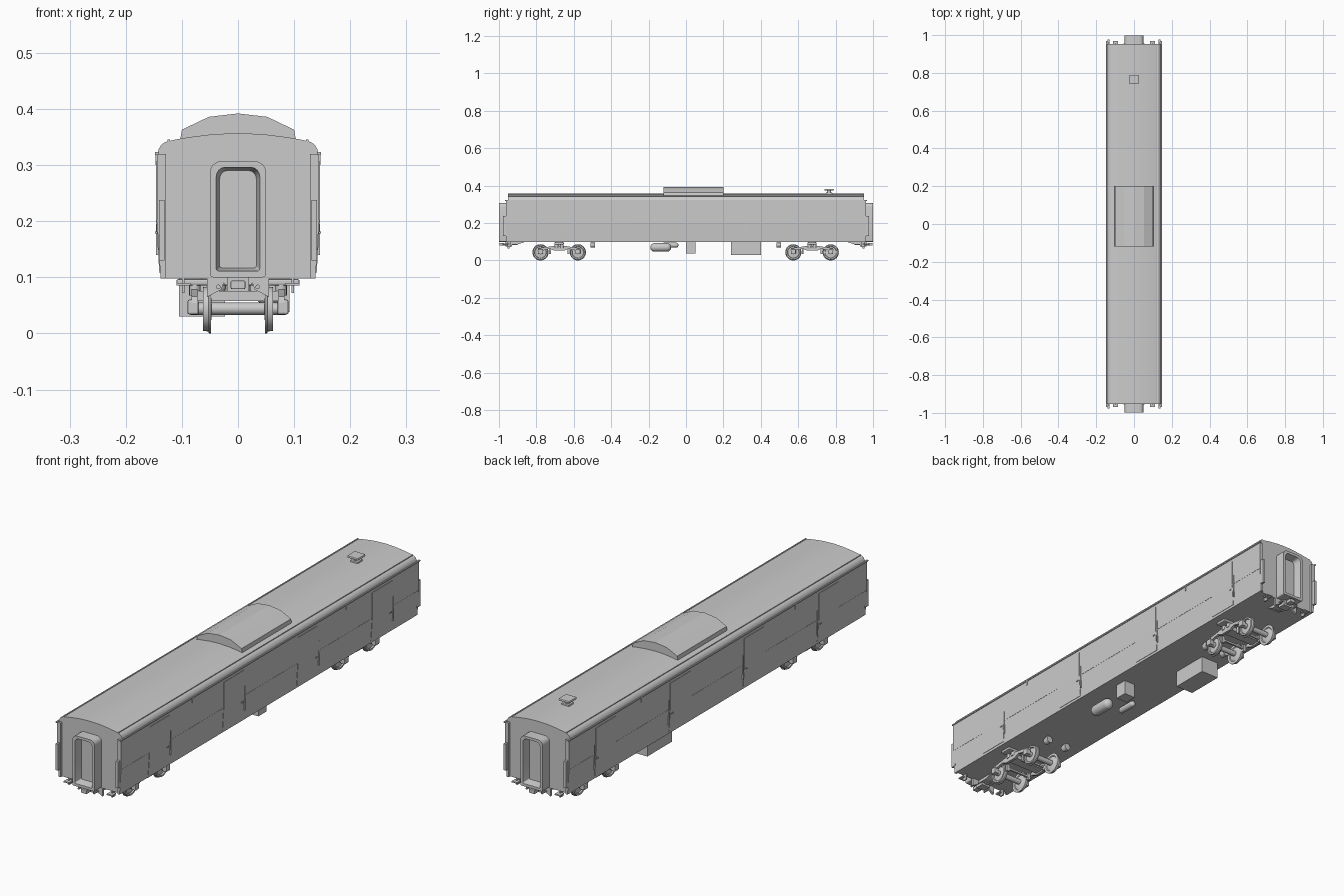
import bpy, bmesh, math
from mathutils import Matrix

if "Cube" in bpy.data.objects:
    bpy.data.objects.remove(bpy.data.objects["Cube"])


def finish(bm, name, smooth=None, bevel=0):
    bmesh.ops.recalc_face_normals(bm, faces=bm.faces)
    me = bpy.data.meshes.new(name)
    bm.to_mesh(me)
    bm.free()
    ob = bpy.data.objects.new(name, me)
    bpy.context.collection.objects.link(ob)
    if bevel:
        m = ob.modifiers.new("bevel", 'BEVEL')
        m.width, m.segments = bevel, 2
    if smooth:
        bpy.context.view_layer.objects.active = ob
        bpy.ops.object.select_all(action='DESELECT')
        ob.select_set(True)
        bpy.ops.object.shade_smooth_by_angle(angle=math.radians(smooth))
    return ob


def prism(name, pts, axis, a, b, smooth=None):
    # extrude a 2D outline along x or y
    bm = bmesh.new()
    vs = [bm.verts.new((u, a, v) if axis == 'y' else (a, u, v)) for u, v in pts]
    f = bm.faces.new(vs)
    r = bmesh.ops.extrude_face_region(bm, geom=[f])
    d = (0, b - a, 0) if axis == 'y' else (b - a, 0, 0)
    bmesh.ops.translate(bm, vec=d, verts=[g for g in r['geom'] if isinstance(g, bmesh.types.BMVert)])
    return finish(bm, name, smooth)


def box(name, x, y, z, bevel=0):
    bm = bmesh.new()
    bmesh.ops.create_cube(bm, size=1)
    for v in bm.verts:
        v.co = [(r[0] + r[1]) / 2 + c * (r[1] - r[0]) for c, r in zip(v.co, (x, y, z))]
    return finish(bm, name, bevel=bevel)


def lathe(name, prof, center, axis='x', n=28):
    # spin (radius, along) points about x, y or z
    bm = bmesh.new()
    vs = [bm.verts.new((r, 0, t)) for r, t in prof]
    es = [bm.edges.new(p) for p in zip(vs, vs[1:])]
    bmesh.ops.spin(bm, geom=vs + es, cent=(0, 0, 0), axis=(0, 0, 1), angle=2 * math.pi, steps=n)
    bmesh.ops.remove_doubles(bm, verts=bm.verts, dist=1e-5)
    rot = {'x': Matrix.Rotation(math.pi / 2, 4, 'Y'), 'y': Matrix.Rotation(-math.pi / 2, 4, 'X'),
           'z': Matrix.Identity(4)}[axis]
    bmesh.ops.transform(bm, matrix=Matrix.Translation(center) @ rot, verts=bm.verts)
    return finish(bm, name, smooth=35)


def cyl(name, c, r, h, axis, n=20):
    return lathe(name, [(0, -h / 2), (r, -h / 2), (r, h / 2), (0, h / 2)], c, axis, n)


def capsule(name, c, r, h, cap, axis='y'):
    top = [(r * math.cos(k * math.pi / 10), h / 2 - cap + cap * math.sin(k * math.pi / 10)) for k in range(5)]
    top.append((0, h / 2))
    return lathe(name, [(a, -t) for a, t in reversed(top)] + top, c, axis, 24)


def mirrored(half):
    return half + [(-x, z) for x, z in reversed(half) if x > 1e-6]


# Body shell with arched roof
roof = [(0.13, 0.341), (0.112, 0.3455), (0.085, 0.35), (0.045, 0.355), (0, 0.357)]
body = [(0.1375, 0.098), (0.144, 0.2), (0.144, 0.318), (0.1415, 0.328), (0.137, 0.336)] + roof
prism("body", mirrored(body), 'y', -0.953, 0.953, 30)

# Raised roof unit
hump = [(0.104, 0.34), (0.1, 0.363), (0.052, 0.386), (0, 0.392)]
prism("roof_unit", mirrored(hump), 'y', -0.12, 0.2)

# Roof vent
cyl("vent_stem", (0, 0.765, 0.364), 0.011, 0.026, 'z')
box("vent_base", (-0.017, 0.017), (0.748, 0.782), (0.352, 0.363), 0.003)
box("vent_cap", (-0.025, 0.025), (0.74, 0.79), (0.373, 0.383), 0.004)

for s in (-1, 1):
    # Side panels that run past the end walls
    side = [(0.1285, 0.098), (0.138, 0.098), (0.1445, 0.2), (0.1445, 0.32), (0.1285, 0.32)]
    prism("side_panel", [(s * x, z) for x, z in side], 'y', -0.963, 0.963)
    # Gutter, roof edge strip and waist rail
    box("gutter", sorted((s * 0.141, s * 0.1475)), (-0.968, 0.968), (0.318, 0.323))
    box("roof_strip", sorted((s * 0.121, s * 0.126)), (-0.953, 0.953), (0.341, 0.3455))
    box("waist_rail", sorted((s * 0.143, s * 0.1452)), (-0.963, 0.963), (0.199, 0.2015))
    for y in (-0.5, 0.495):
        box("drain_spout", sorted((s * 0.143, s * 0.147)), (y - 0.003, y + 0.003), (0.3, 0.323))
    # Four loading doors with handle and grab rail
    door = [(0.136, 0.108), (0.1402, 0.108), (0.146, 0.2), (0.146, 0.306), (0.14, 0.306)]
    for y in (-0.715, -0.235, 0.245, 0.725):
        prism("door", [(s * x, z) for x, z in door], 'y', y - 0.065, y + 0.065)
        box("door_handle", sorted((s * 0.142, s * 0.148)), (y + 0.048, y + 0.058), (0.178, 0.182))
        box("grab_rail", sorted((s * 0.14, s * 0.1465)), (y + 0.071, y + 0.074), (0.14, 0.24))

# End equipment at both ends
for e in (-1, 1):
    def yr(a, b):
        return sorted((e * a, e * b))
    # Gangway: rounded frame with a recessed passage
    bm = bmesh.new()
    pts = []
    for cx, cz, r, a0 in ((0.044, 0.106, 0.006, -90), (0.03, 0.287, 0.02, 0),
                          (-0.03, 0.287, 0.02, 90), (-0.044, 0.106, 0.006, 180)):
        for k in range(5):
            a = math.radians(a0 + k * 22.5)
            pts.append((cx + r * math.cos(a), cz + r * math.sin(a)))
    rings = []
    for y, f in ((0.945, 1), (0.999, 1), (0.999, 0.78), (0.965, 0.66)):
        m = 0.05 * (1 - f)
        rings.append([bm.verts.new((x * f, e * y, 0.204 + (z - 0.204) * (1 - m / 0.104))) for x, z in pts])
    n = len(pts)
    for r1, r2 in zip(rings, rings[1:]):
        for i in range(n):
            bm.faces.new((r1[i], r1[(i + 1) % n], r2[(i + 1) % n], r2[i]))
    bm.faces.new(rings[0])
    bm.faces.new(rings[-1])
    finish(bm, "gangway", 35)
    # Coupler and drawgear
    box("coupler_pocket", (-0.02, 0.02), yr(0.93, 0.965), (0.075, 0.1))
    box("coupler_shank", (-0.008, 0.008), yr(0.9, 0.985), (0.082, 0.092))
    box("coupler_head", (-0.013, 0.013), yr(0.972, 0.998), (0.079, 0.094), 0.002)
    prism("draft_sill", [(e * y, z) for y, z in ((0.86, 0.1), (0.9, 0.086), (0.955, 0.086), (0.955, 0.1))],
          'x', -0.025, 0.025)
    for s in (-1, 1):
        box("end_handrail_plate", sorted((s * 0.131, s * 0.141)), yr(0.955, 0.978), (0.13, 0.238))
        # Step hangers, steps and hoses
        prism("end_bracket", [(s * x, z) for x, z in ((0.022, 0.099), (0.03, 0.078), (0.055, 0.065),
                              (0.055, 0.099))], 'y', e * 0.945, e * 0.955)
        box("end_step", sorted((s * 0.085, s * 0.11)), yr(0.945, 0.97), (0.085, 0.09))
        box("step_hanger", sorted((s * 0.095, s * 0.1)), yr(0.935, 0.955), (0.072, 0.1))
        cyl("air_hose", (s * 0.035, e * 0.967, 0.083), 0.004, 0.03, 'y', 10)

# Bogies
for by in (-0.678, 0.674):
    for y in (by - 0.1, by + 0.1):
        cyl("axle", (0, y, 0.044), 0.011, 0.17, 'x')
        for s in (-1, 1):
            prof = [(0, -0.007), (0.018, -0.008), (0.03, -0.004), (0.033, -0.007), (0.0435, -0.007),
                    (0.0435, -0.003), (0.04, -0.002), (0.039, 0.007), (0.032, 0.007), (0.03, 0.002),
                    (0.014, 0.004), (0, 0.004)]
            lathe("wheel", [(r, s * t) for r, t in prof], (s * 0.055, y, 0.0435), 'x', 32)
            box("axle_box", sorted((s * 0.07, s * 0.09)), (y - 0.013, y + 0.013), (0.034, 0.06), 0.003)
    for s in (-1, 1):
        frame = [(-0.115, 0.054), (-0.085, 0.054), (-0.05, 0.063), (-0.025, 0.052), (0.025, 0.052),
                 (0.05, 0.063), (0.085, 0.054), (0.115, 0.054), (0.112, 0.066), (0.06, 0.073),
                 (0.03, 0.078), (-0.03, 0.078), (-0.06, 0.073), (-0.112, 0.066)]
        prism("bogie_side_frame", [(by + y, z) for y, z in frame], 'x', s * 0.072, s * 0.083)
        for dy in (-0.014, 0.014):
            cyl("bogie_spring", (s * 0.077, by + dy, 0.079), 0.01, 0.022, 'z', 14)
        for dy in (-0.05, 0.05):
            box("brake_shoe", sorted((s * 0.048, s * 0.062)), (by + dy - 0.005, by + dy + 0.005), (0.034, 0.064))
    for dy in (-0.05, 0.05):
        box("brake_beam", (-0.06, 0.06), (by + dy - 0.004, by + dy + 0.004), (0.044, 0.052))
    box("transom", (-0.08, 0.08), (by - 0.022, by + 0.022), (0.058, 0.076))
    box("bolster", (-0.11, 0.11), (by - 0.025, by + 0.025), (0.085, 0.097), 0.004)
    cyl("centre_pivot", (0, by, 0.086), 0.022, 0.026, 'z')

# Underfloor equipment
box("battery_box", (-0.105, -0.023), (0.24, 0.4), (0.03, 0.1))
box("control_box", (0.04, 0.092), (0.0, 0.052), (0.038, 0.1))
capsule("air_tank", (0.055, -0.135, 0.07), 0.023, 0.112, 0.022)
capsule("small_tank", (-0.035, -0.085, 0.082), 0.013, 0.09, 0.012)
for x in (-0.058, 0.035):
    for y in (-0.498, 0.497):
        cyl("brake_cylinder", (x, y, 0.083), 0.014, 0.024, 'y')
        box("cylinder_mount", (x - 0.008, x + 0.008), (y - 0.008, y + 0.008), (0.085, 0.1))
